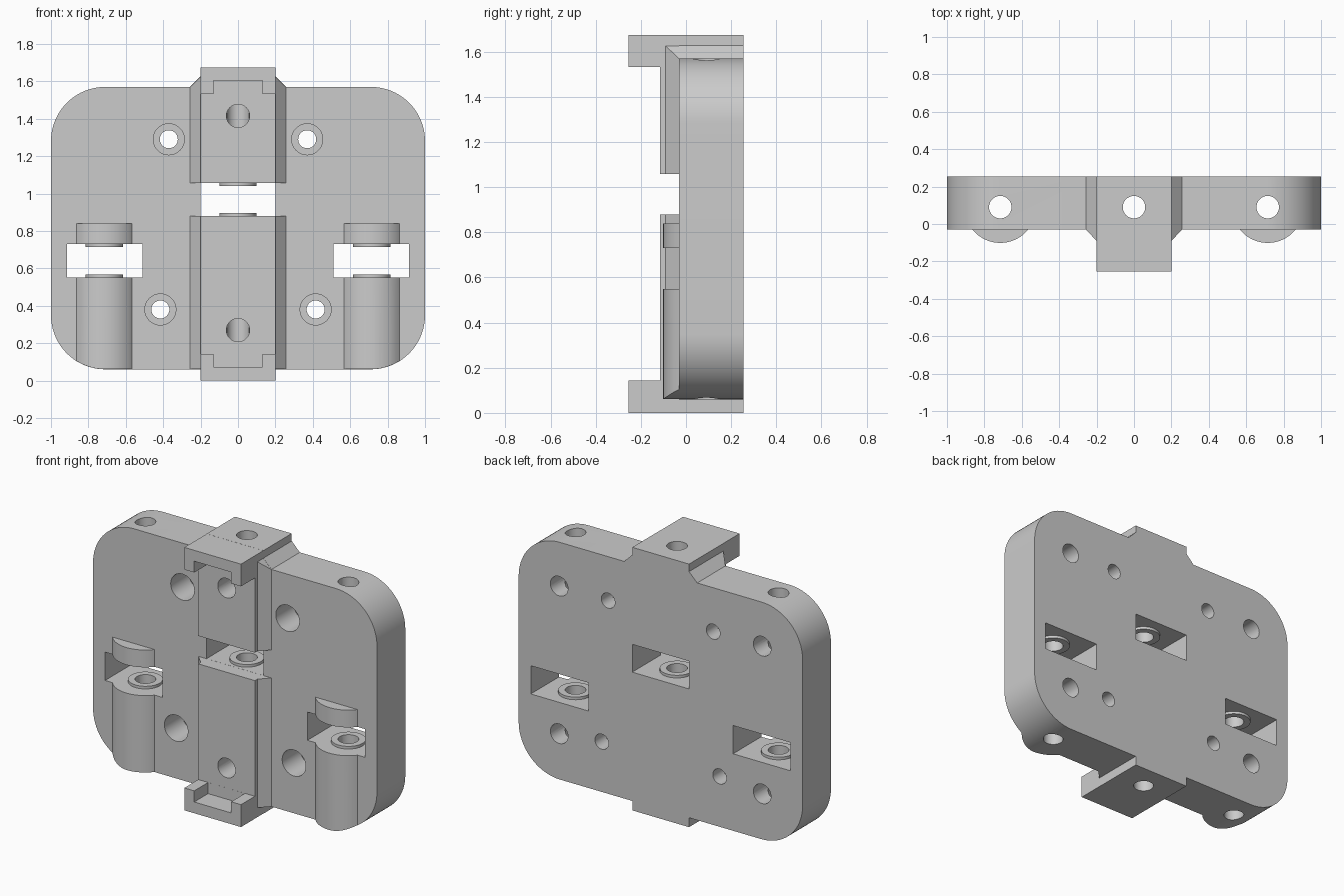
import bpy, bmesh, math
from mathutils import Matrix

cube = bpy.data.objects.get("Cube")
if cube:
    bpy.data.objects.remove(cube, do_unlink=True)

grey = bpy.data.materials.new("plain_grey")
grey.use_nodes = True
grey.diffuse_color = (0.6, 0.6, 0.6, 1)
grey.node_tree.nodes["Principled BSDF"].inputs["Base Color"].default_value = (0.6, 0.6, 0.6, 1)

BACK, FACE = 0.255, -0.03     # plate back and front
AXIS_Y = 0.09                 # depth of the vertical bores
SIDE_X = 0.715                # side barrels and bores
E = 0.0005                    # clearance that keeps surfaces from coinciding


def finish(bm, name):
    bmesh.ops.recalc_face_normals(bm, faces=bm.faces)
    me = bpy.data.meshes.new(name)
    bm.to_mesh(me)
    bm.free()
    me.materials.append(grey)
    ob = bpy.data.objects.new(name, me)
    bpy.context.collection.objects.link(ob)
    return ob


def loft(name, rings):
    """Closed solid through rings of equal length, capped at both ends."""
    bm = bmesh.new()
    rings = [[bm.verts.new(p) for p in ring] for ring in rings]
    n = len(rings[0])
    for a, b in zip(rings, rings[1:]):
        for i in range(n):
            j = (i + 1) % n
            bm.faces.new((a[i], a[j], b[j], b[i]))
    bm.faces.new(rings[0])
    bm.faces.new(rings[-1])
    return finish(bm, name)


def box(name, x, y, z):
    return loft(name, [[(x[0], y[0], h), (x[1], y[0], h), (x[1], y[1], h), (x[0], y[1], h)]
                       for h in z])


def cylinder(name, x, z, r, span, axis="Z"):
    """Cylinder over span, along Z (at AXIS_Y) or along Y (at height z)."""
    bm = bmesh.new()
    bmesh.ops.create_cone(bm, cap_ends=True, segments=64, radius1=r, radius2=r,
                          depth=span[1] - span[0])
    mid = sum(span) / 2
    if axis == "Y":
        bm.transform(Matrix.Translation((x, mid, z)) @ Matrix.Rotation(math.pi / 2, 4, "X"))
    else:
        bm.transform(Matrix.Translation((x, AXIS_Y, mid)))
    return finish(bm, name)


def measure(mesh):
    """Volume, and whether the surface is closed."""
    bm = bmesh.new()
    bm.from_mesh(mesh)
    result = abs(bm.calc_volume()), all(e.is_manifold for e in bm.edges)
    bm.free()
    return result


def combine(target, tool, operation):
    """Boolean that keeps the first solver result that is a sound solid."""
    before = measure(target.data)[0]
    for solver in ("EXACT", "MANIFOLD"):
        mod = target.modifiers.new("combine", "BOOLEAN")
        mod.operation, mod.solver, mod.object = operation, solver, tool
        graph = bpy.context.evaluated_depsgraph_get()
        result = bpy.data.meshes.new_from_object(target.evaluated_get(graph))
        target.modifiers.remove(mod)
        volume, closed = measure(result)
        ratio = volume / before
        if closed and 0.5 < ratio < 1.5 and abs(ratio - 1) > 1e-5:
            target.data = result
            break
    bpy.data.objects.remove(tool, do_unlink=True)


def outline(inset, top=(), bottom=()):
    """Rounded plate outline in x and z, with optional points on its long edges."""
    r, low, high, pts = 0.29, 0.06 + inset, 1.57 - inset, []
    side = 1 - inset - r
    corners = [(side, high - r), (-side, high - r), (-side, low + r), (side, low + r)]
    for q, (cx, cz) in enumerate(corners):
        for i in range(21):
            a = math.pi / 2 * (q + i / 20)
            pts.append((cx + r * math.cos(a), cz + r * math.sin(a)))
        pts += {0: top, 2: bottom}.get(q, ())
    return pts


def slab(name, pts, y0, y1):
    return loft(name, [[(x, y, z) for x, z in pts] for y in (y0, y1)])


# Plate with the rail ends standing above and below it
shoulder = [(0.257, 1.57), (0.2, 1.627), (0.2, 1.675)]
top = shoulder + [(-x, z) for x, z in reversed(shoulder)]
bottom = [(-0.2, 0.06), (-0.2, 0), (0.2, 0), (0.2, 0.06)]
block = slab("mounting_block", outline(0, top, bottom), FACE, BACK)

# Sloped flange on the front, beside the rail
sections = [(-0.26, -0.027, 1.566), (-0.2, -0.09, 1.626),
            (0.2, -0.09, 1.626), (0.26, -0.027, 1.566)]
combine(block, loft("flange", [[(x, y, 0.06 + E), (x, 0.06, 0.06 + E), (x, 0.06, z), (x, y, z)]
                               for x, y, z in sections]), "UNION")

# Central rail with a hooked lip at each end
profile = [(-BACK, E), (0.05, E), (0.05, 1.675 - E), (-BACK, 1.675 - E),
           (-BACK, 1.533), (-0.115, 1.533), (-0.115, 0.143), (-BACK, 0.143)]
combine(block, loft("rail", [[(x, y, z) for y, z in profile]
                             for x in (E - 0.2, 0.2 - E)]), "UNION")

# Side barrels, trimmed to the plate outline
for s in (-1, 1):
    barrel = cylinder("barrel", s * SIDE_X, 0, 0.191, (-0.1, 0.84))
    combine(barrel, slab("trim", outline(E), -0.3, 0.2), "INTERSECT")
    combine(block, barrel, "UNION")

# Lip notches, break in the rail and the three windows
combine(block, box("notch", (-0.13, 0.13), (-0.4, -0.115 - E), (0.072, 1.605)), "DIFFERENCE")
combine(block, box("rail_gap", (-0.3, 0.3), (-0.4, FACE - E), (0.88 - E, 1.057 + E)), "DIFFERENCE")
windows = [(0, 0.2, 0.88, 1.057), (-0.7125, 0.2025, 0.55, 0.73), (0.7125, 0.2025, 0.55, 0.73)]
for x, half, low, high in windows:
    combine(block, box("window", (x - half, x + half), (-0.4, 0.4), (low, high)), "DIFFERENCE")

# Raised bosses in the windows, then the vertical bores
for x, half, low, high in windows:
    x = math.copysign(SIDE_X, x) if x else 0
    for span in ((low - 0.03, low + 0.017), (high - 0.017, high + 0.03)):
        combine(block, cylinder("boss", x, 0, 0.1, span), "UNION")
    combine(block, cylinder("bore", x, 0, 0.06, (-0.1, 1.8)), "DIFFERENCE")

# Blind holes in the rail front
for z in (0.27, 1.415):
    combine(block, cylinder("rail_hole", 0, z, 0.062, (-0.3, 0.08), "Y"), "DIFFERENCE")

for s in (-1, 1):
    # Blind holes in the plate back
    for z in (0.35, 1.29):
        combine(block, cylinder("back_hole", s * SIDE_X, z, 0.062, (0.1, 0.4), "Y"), "DIFFERENCE")
    # Counterbored screw holes
    for x, z in ((0.37, 1.29), (0.415, 0.38)):
        combine(block, cylinder("counterbore", s * x, z, 0.083, (-0.3, 0.15), "Y"), "DIFFERENCE")
        combine(block, cylinder("screw_hole", s * x, z, 0.048, (-0.4, 0.4), "Y"), "DIFFERENCE")

# Smooth curved walls, keep crisp edges
bpy.ops.object.select_all(action="DESELECT")
block.select_set(True)
bpy.context.view_layer.objects.active = block
bpy.ops.object.shade_smooth_by_angle(angle=math.radians(25))
